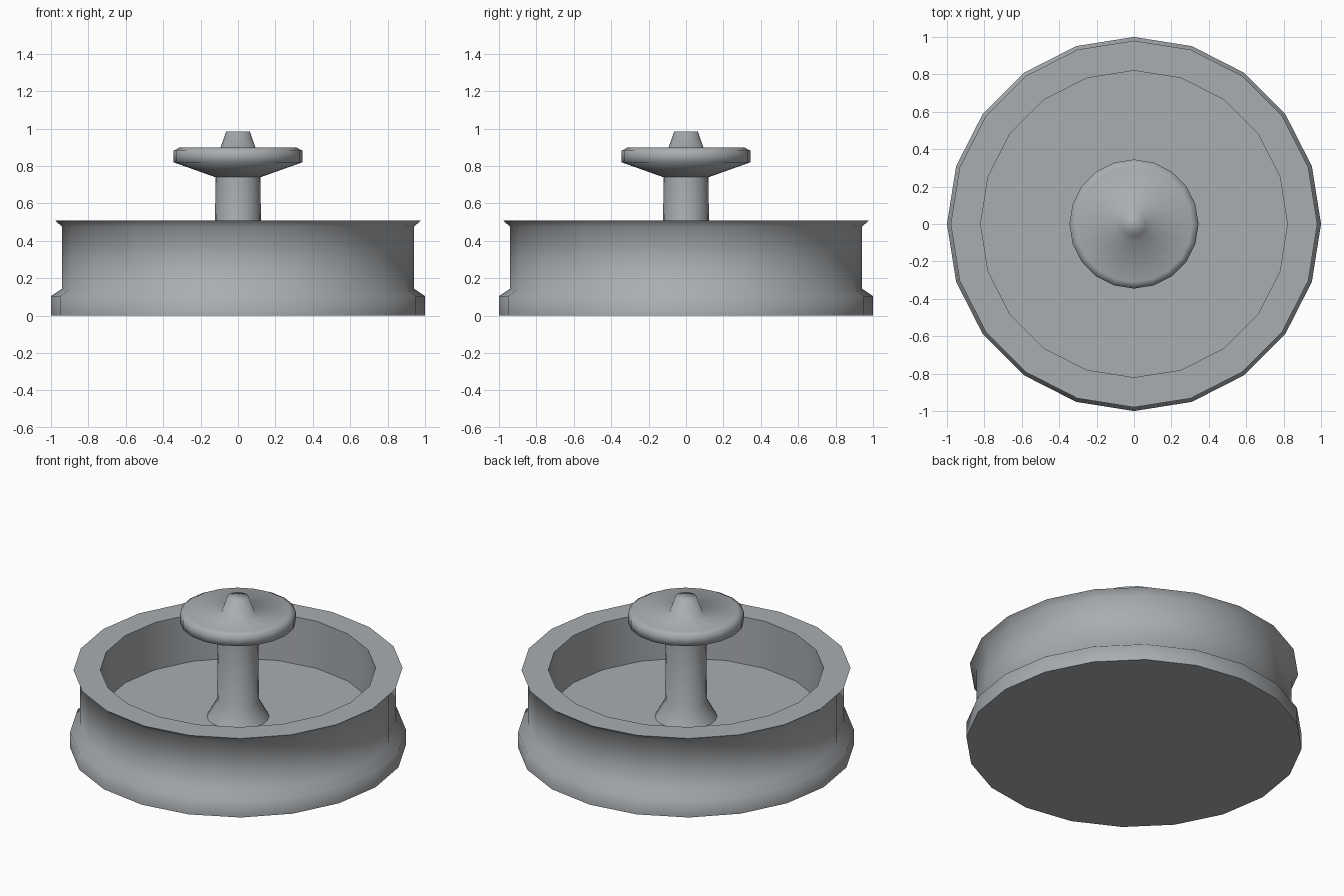
import bpy, bmesh, math

cube = bpy.data.objects.get("Cube")
if cube:
    bpy.data.objects.remove(cube, do_unlink=True)

SIDES = 20

stone = bpy.data.materials.new("grey_stone")
stone.use_nodes = True
grey = (0.40, 0.42, 0.44, 1)
stone.diffuse_color = grey
stone.node_tree.nodes["Principled BSDF"].inputs["Base Color"].default_value = grey


def lathe(name, profile, smooth_angle):
    """Turn a (radius, height) profile around z and cap both ends."""
    bm = bmesh.new()
    rings = []
    for r, z in profile:
        rings.append([bm.verts.new((r * math.cos(a), r * math.sin(a), z))
                      for a in (math.tau * i / SIDES for i in range(SIDES))])
    for low, high in zip(rings, rings[1:]):
        for i in range(SIDES):
            j = (i + 1) % SIDES
            bm.faces.new((low[i], low[j], high[j], high[i]))
    bm.faces.new(rings[0][::-1])
    bm.faces.new(rings[-1])
    bmesh.ops.recalc_face_normals(bm, faces=bm.faces)
    mesh = bpy.data.meshes.new(name)
    bm.to_mesh(mesh)
    bm.free()
    mesh.materials.append(stone)
    ob = bpy.data.objects.new(name, mesh)
    bpy.context.collection.objects.link(ob)
    bpy.ops.object.select_all(action='DESELECT')
    ob.select_set(True)
    bpy.context.view_layer.objects.active = ob
    bpy.ops.object.shade_smooth_by_angle(angle=math.radians(smooth_angle))
    return ob


# Round basin: foot flange, wall, flared lip, flat rim, inner wall and floor
lathe("basin", [(1, 0), (1, 0.105), (0.94, 0.145), (0.94, 0.475), (0.98, 0.51),
                (0.82, 0.51), (0.82, 0.2)], 62)

# Central column with a flared foot
lathe("column", [(0.185, 0.2), (0.125, 0.31), (0.12, 0.74)], 50)

# Upper bowl with a slightly dished top and a nozzle
lathe("upper_bowl", [(0.12, 0.74), (0.345, 0.82), (0.345, 0.882), (0.31, 0.9),
                     (0.1, 0.88), (0.063, 0.985)], 80)
